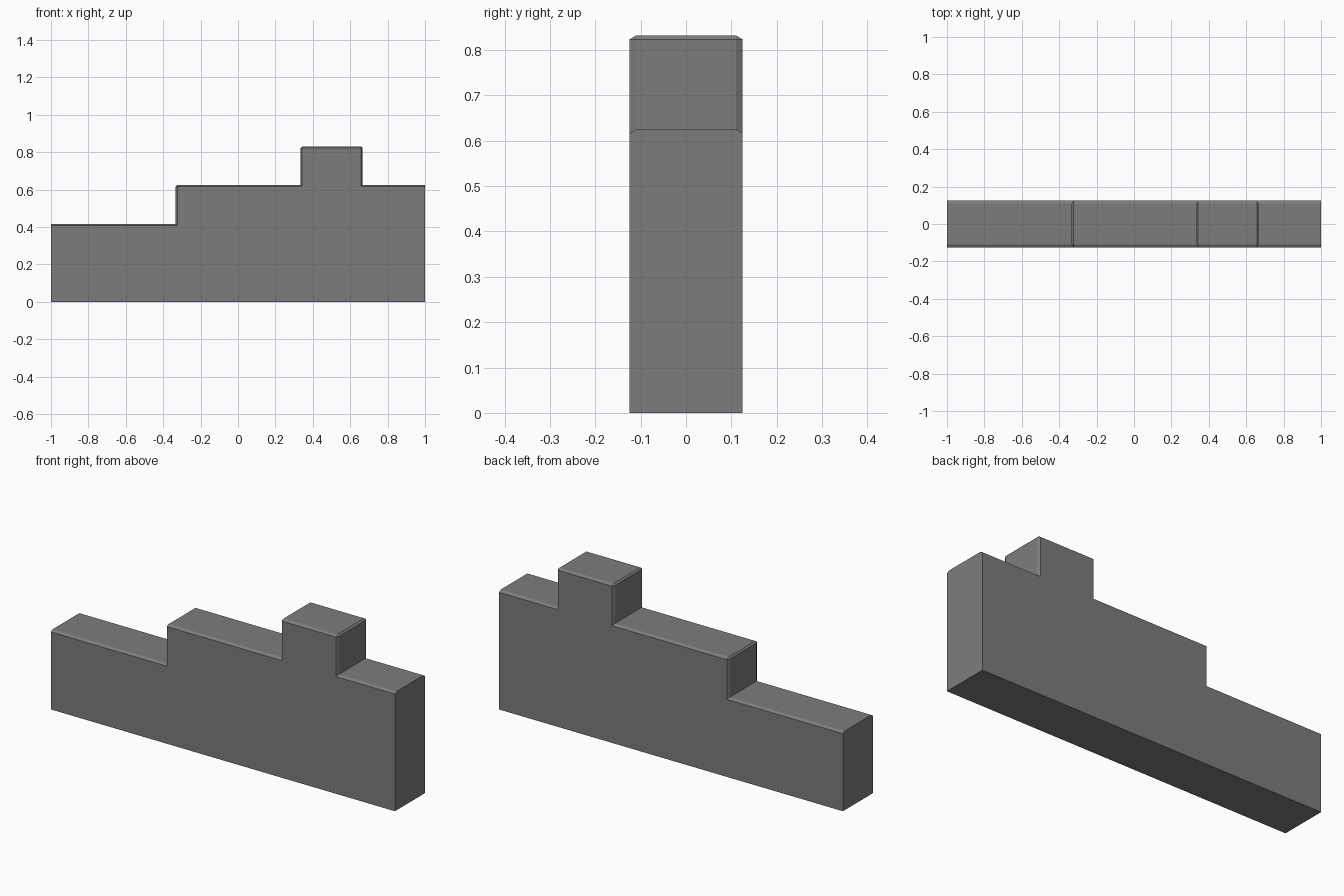
import bpy, bmesh

if "Cube" in bpy.data.objects:
    bpy.data.objects.remove(bpy.data.objects["Cube"])

# Stepped wall outline (x, z)
Z1, Z2, Z3 = 0.416, 0.6245, 0.832
outline = [(-1, 0), (1, 0), (1, Z2), (0.665, Z2), (0.665, Z3), (0.335, Z3),
           (0.335, Z2), (-0.333, Z2), (-0.333, Z1), (-1, Z1)]
HALF_DEPTH = 0.125
CHAMFER = 0.0085        # chamfer size in the outline plane
DEPTH_STRETCH = 1.7     # the chamfer is this much wider across the depth

# Extrude the outline in a space squashed along y
bm = bmesh.new()
h = HALF_DEPTH / DEPTH_STRETCH
face = bm.faces.new([bm.verts.new((x, -h, z)) for x, z in outline])
ext = bmesh.ops.extrude_face_region(bm, geom=[face])
bmesh.ops.translate(bm, vec=(0, 2 * h, 0),
                    verts=[g for g in ext["geom"] if isinstance(g, bmesh.types.BMVert)])
bmesh.ops.recalc_face_normals(bm, faces=bm.faces[:])


def is_chamfered(edge):
    a, b = (v.co for v in edge.verts)
    at_end = abs(a.x) > 0.99 and abs(b.x) > 0.99
    return min(a.z, b.z) > 0.1 and not at_end and edge.calc_face_angle_signed() > 0.1


# Chamfer the convex upper edges (cut mitres in the inner corners), then stretch to full depth
bmesh.ops.bevel(bm, geom=[e for e in bm.edges if is_chamfered(e)], offset=CHAMFER,
                offset_type='OFFSET', segments=1, profile=0.5, affect='EDGES',
                miter_outer='ARC')
bmesh.ops.scale(bm, vec=(1, DEPTH_STRETCH, 1), verts=bm.verts[:])
bmesh.ops.recalc_face_normals(bm, faces=bm.faces[:])

mesh = bpy.data.meshes.new("stepped_wall")
bm.to_mesh(mesh)
bm.free()

# Dark grey finish
mat = bpy.data.materials.new("dark_grey")
mat.diffuse_color = (0.204, 0.204, 0.204, 1)
mat.use_nodes = True
mat.node_tree.nodes["Principled BSDF"].inputs["Base Color"].default_value = mat.diffuse_color
mesh.materials.append(mat)
bpy.context.collection.objects.link(bpy.data.objects.new("stepped_wall", mesh))
